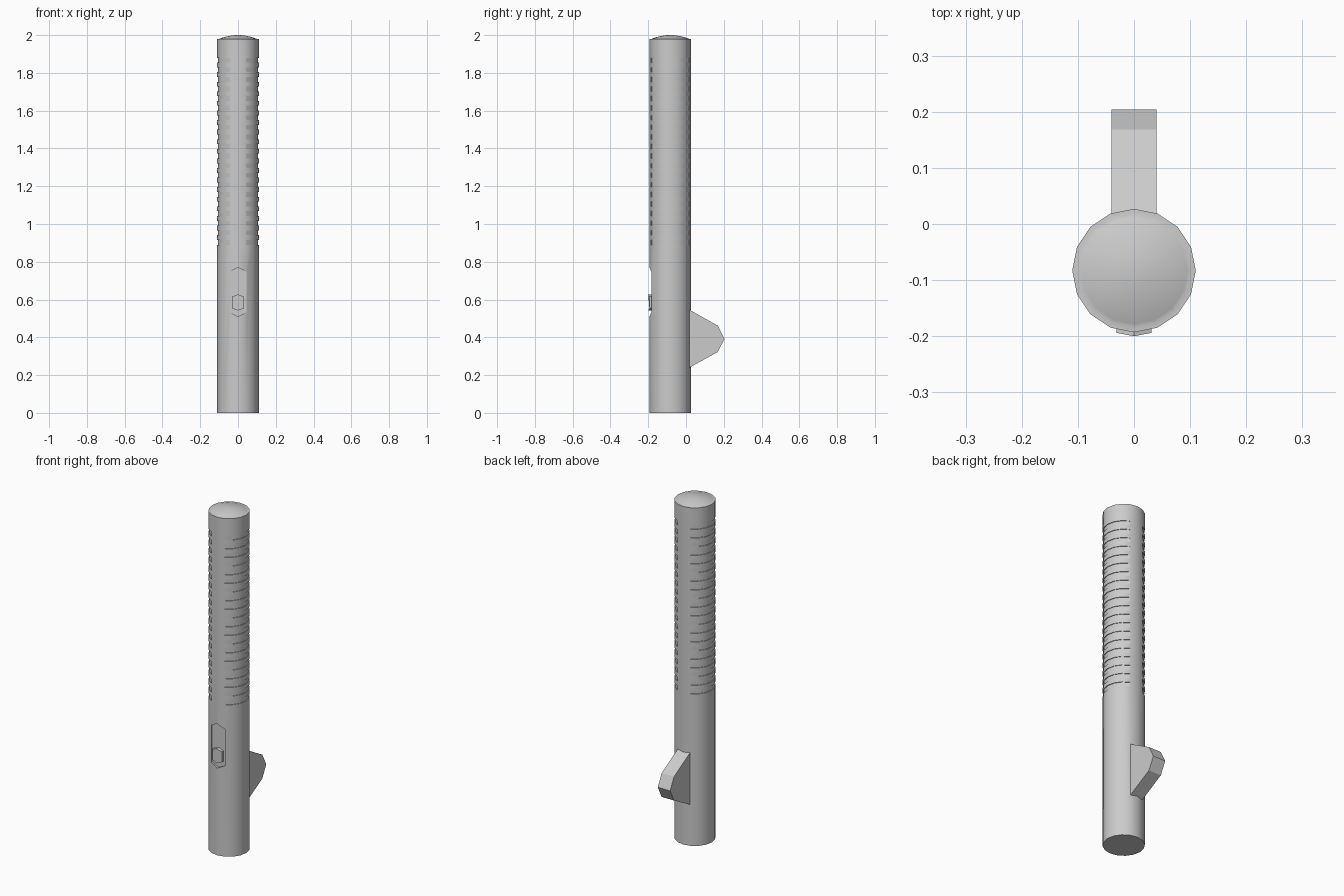
import bpy, bmesh, math

if "Cube" in bpy.data.objects:
    bpy.data.objects.remove(bpy.data.objects["Cube"])

SIDES, R, CY = 16, 0.11, -0.083


def make_object(name, bm, smooth=False):
    bmesh.ops.recalc_face_normals(bm, faces=bm.faces[:])
    mesh = bpy.data.meshes.new(name)
    bm.to_mesh(mesh)
    bm.free()
    ob = bpy.data.objects.new(name, mesh)
    bpy.context.collection.objects.link(ob)
    bpy.ops.object.select_all(action='DESELECT')
    ob.select_set(True)
    bpy.context.view_layer.objects.active = ob
    return ob


def loft(bm, loops):
    """Skin a stack of equal-sized point loops and cap both ends."""
    rings = [[bm.verts.new(p) for p in loop] for loop in loops]
    n = len(rings[0])
    for a, b in zip(rings, rings[1:]):
        for i in range(n):
            j = (i + 1) % n
            bm.faces.new((a[i], a[j], b[j], b[i]))
    bm.faces.new(rings[0])
    bm.faces.new(rings[-1])


def circle(r, z):
    return [(r * math.sin(2 * math.pi * i / SIDES),
             CY + r * math.cos(2 * math.pi * i / SIDES), z) for i in range(SIDES)]


def hexagon(w, z0, z1, tip, y_mid, y_side):
    """Upright hexagon with pointed ends; its centre line can stand proud."""
    return [(0, y_mid, z0), (w, y_side, z0 + tip), (w, y_side, z1 - tip),
            (0, y_mid, z1), (-w, y_side, z1 - tip), (-w, y_side, z0 + tip)]


# Tube body with a stack of grip grooves and a shallow domed cap
GROOVES, Z0, Z1, DEPTH = 20, 0.89, 1.88, 0.004
pitch = (Z1 - Z0) / (GROOVES - 0.5)
levels = [Z0 + i * pitch / 2 for i in range(2 * GROOVES)]
rings = [circle(R, z) for z in [0] + levels + [1.98]]
for k in range(5):
    a = k / 5 * math.pi / 2
    t = math.cos(a)
    rings.append(circle(0.1 * t, 1.98 + 0.02 * (1 - t * t)))
rings.append(circle(0.012, 2.0))
bm = bmesh.new()
loft(bm, rings)
grooved = []
for f in bm.faces:
    c = f.calc_center_median()
    if Z0 < c.z < Z1 and abs(c.x) > 0.05 and int((c.z - Z0) / (pitch / 2)) % 2 == 0:
        grooved.append(f)
res = bmesh.ops.extrude_face_region(bm, geom=grooved)
for v in [g for g in res["geom"] if isinstance(g, bmesh.types.BMVert)]:
    v.co.x *= 1 - DEPTH / R
    v.co.y = CY + (v.co.y - CY) * (1 - DEPTH / R)
old = [f for f in grooved if f.is_valid]
if old:
    bmesh.ops.delete(bm, geom=old, context='FACES_ONLY')
body = make_object("tube_body", bm)

# Recess for the switch, cut into the front
bm = bmesh.new()
loft(bm, [hexagon(0.044, 0.51, 0.77, 0.022, y, y) for y in (-0.25, -0.178)])
cutter = make_object("switch_slot_cutter", bm)
cutter.hide_render = True
mod = body.modifiers.new("slot", 'BOOLEAN')
mod.operation, mod.solver, mod.object = 'DIFFERENCE', 'EXACT', cutter
bpy.ops.object.select_all(action='DESELECT')
body.select_set(True)
bpy.context.view_layer.objects.active = body
bpy.ops.object.modifier_apply(modifier="slot")
bpy.data.objects.remove(cutter, do_unlink=True)
bpy.ops.object.shade_smooth_by_angle(angle=math.radians(30))

# Sliding switch button
bm = bmesh.new()
loft(bm, [hexagon(0.031, 0.542, 0.627, 0.012, -0.17, -0.17),
          hexagon(0.031, 0.542, 0.627, 0.012, -0.2, -0.194)])
make_object("switch_button", bm)

# Belt lug on the back
profile = [(0.0, 0.556), (0.02, 0.545), (0.168, 0.462), (0.204, 0.392),
           (0.168, 0.322), (0.02, 0.241), (0.0, 0.23)]
bm = bmesh.new()
loft(bm, [[(x, y, z) for y, z in profile] for x in (-0.04, 0.04)])
make_object("belt_lug", bm)
